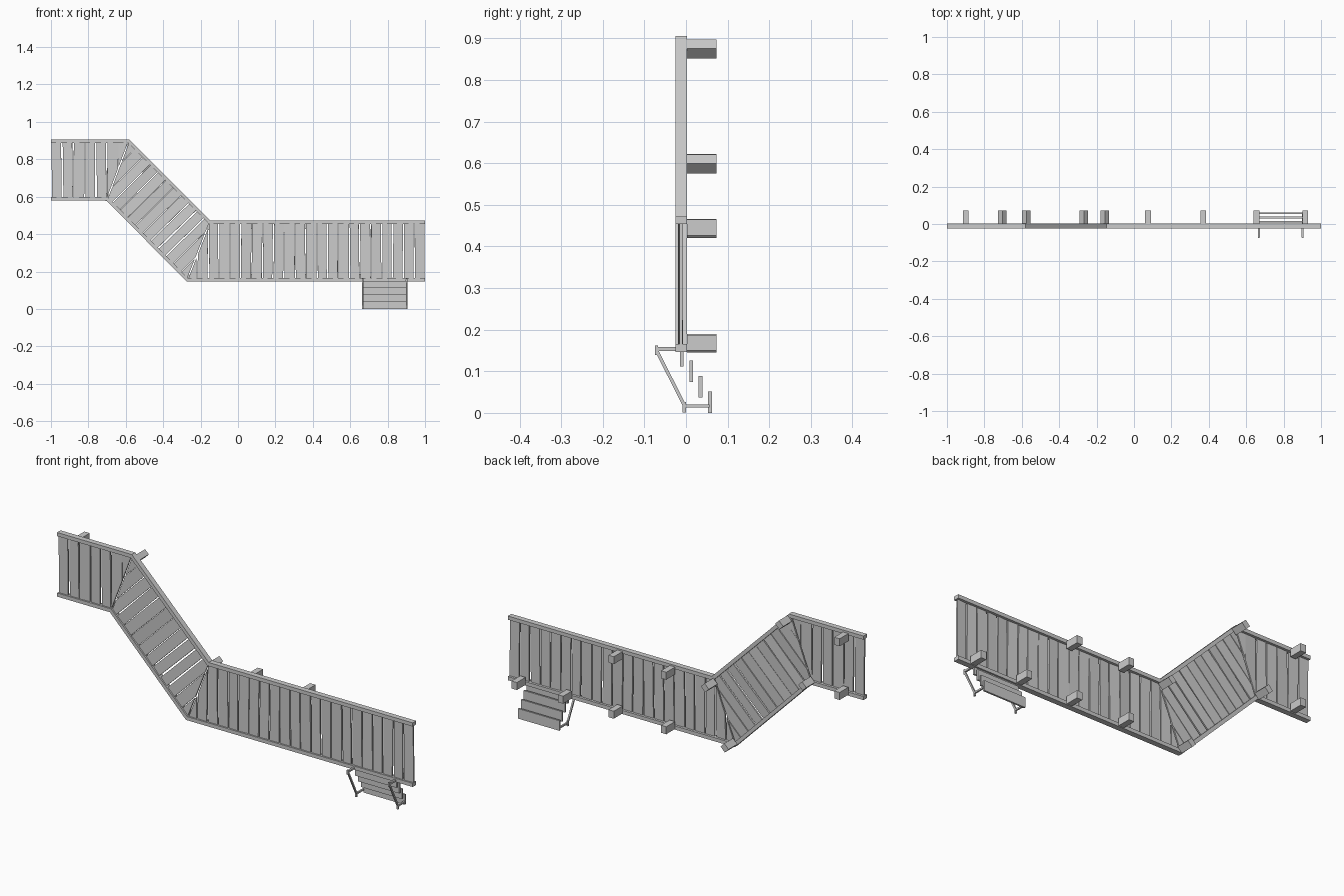
import bpy, bmesh, math, random
from mathutils import Vector, Matrix

random.seed(4)
cube = bpy.data.objects.get("Cube")
if cube:
    bpy.data.objects.remove(cube)

grey = bpy.data.materials.new("plain_grey")
grey.use_nodes = True
grey.diffuse_color = (0.6, 0.6, 0.6, 1)
grey.node_tree.nodes["Principled BSDF"].inputs["Base Color"].default_value = (0.6, 0.6, 0.6, 1)


def finish(name, bm):
    bmesh.ops.recalc_face_normals(bm, faces=bm.faces)
    mesh = bpy.data.meshes.new(name)
    bm.to_mesh(mesh)
    bm.free()
    mesh.materials.append(grey)
    bpy.context.collection.objects.link(bpy.data.objects.new(name, mesh))


def add_box(bm, center, size, rot=Matrix()):
    """Box with its own axes turned by rot."""
    m = Matrix.Translation(center) @ rot @ Matrix.Diagonal((*size, 1))
    return bmesh.ops.create_cube(bm, size=1, matrix=m)["verts"]


def box(name, center, size, angle=0):
    bm = bmesh.new()
    add_box(bm, center, size, Matrix.Rotation(angle, 4, 'Y'))
    finish(name, bm)


def bar(bm, x, a, b, width):
    """Square bar between two (y, z) points."""
    a, b = Vector((x, *a)), Vector((x, *b))
    rot = (b - a).to_track_quat('Z', 'X').to_matrix().to_4x4()
    add_box(bm, (a + b) / 2, (width, width, (b - a).length), rot)


# Outer outline of the walkway: lower and upper edge corners
low = [Vector((x, 0, z)) for x, z in ((-1, .583), (-.703, .583), (-.275, .15), (1, .15))]
high = [Vector((x, 0, z)) for x, z in ((-1, .909), (-.58, .909), (-.147, .476), (1, .476))]


# Edge rails, mitred at the bends
def rail(name, outer, other):
    inner = [a.lerp(b, .057) for a, b in zip(outer, other)]
    bm = bmesh.new()
    rows = [[bm.verts.new((p.x, y, p.z)) for p, y in
             ((o, -.025), (i, -.025), (i, .003), (o, .003))]
            for o, i in zip(outer, inner)]
    for a, b in zip(rows, rows[1:]):
        for k in range(4):
            j = (k + 1) % 4
            bm.faces.new((a[k], a[j], b[j], b[k]))
    bm.faces.new(rows[0])
    bm.faces.new(rows[-1])
    finish(name, bm)


rail("lower_rail", low, high)
rail("upper_rail", high, low)


# Uneven planks, trimmed along the mitre lines
def planks(name, i):
    along = (low[i + 1] - low[i]).normalized()
    across = Vector((-along.z, 0, along.x))
    corners = (low[i], low[i + 1], high[i], high[i + 1])
    start = min(p.dot(along) for p in corners)
    end = max(p.dot(along) for p in corners)
    bottom, top = low[i].dot(across) + .008, high[i].dot(across) - .008
    count = round((end - start) / .058)
    pitch = (end - start) / count
    frame = Matrix.Rotation(-math.atan2(along.z, along.x), 4, 'Y')
    out = bmesh.new()
    for k in range(count):
        bm = bmesh.new()
        width = pitch * random.uniform(.82, .98)
        center = along * (start + pitch * (k + .5)) + across * ((bottom + top) / 2)
        center.y = -.013
        tilt = (Matrix.Rotation(random.uniform(-.015, .015), 4, 'Y')
                @ Matrix.Rotation(random.uniform(-.06, .06), 4, 'Z'))
        add_box(bm, center, (width, .008, top - bottom), frame @ tilt)
        for j, sign in ((i, -1), (i + 1, 1)):
            edge = (high[j] - low[j]).normalized()
            normal = Vector((edge.z, 0, -edge.x)) * sign
            cut = bmesh.ops.bisect_plane(
                bm, geom=bm.verts[:] + bm.edges[:] + bm.faces[:],
                plane_co=low[j] - normal * .003, plane_no=normal, clear_outer=True)
            rim = [e for e in cut["geom_cut"] if isinstance(e, bmesh.types.BMEdge)]
            if bm.faces and rim:
                bmesh.ops.holes_fill(bm, edges=rim)
        piece = bpy.data.meshes.new("piece")
        bm.to_mesh(piece)
        bm.free()
        out.from_mesh(piece)
        bpy.data.meshes.remove(piece)
    finish(name, out)


for i, name in enumerate(("upper_planks", "sloped_planks", "lower_planks")):
    planks(name, i)

# Support posts behind the rails
for x, z in ((-.9, .88), (-.9, .607), (.075, .449), (.075, .172),
             (.37, .449), (.37, .172), (.655, .172), (.915, .172)):
    box("post", (x, .038, z), (.03, .07, .038))
for x, z in ((-.575, .878), (-.705, .602), (-.157, .447), (-.268, .171)):
    box("bend_post", (x, .038, z), (.03, .07, .034), math.radians(45))

# Step boards
for k in range(4):
    box("step", (.785, -.01 + .0225 * k, .141 - .0373 * k), (.232, .009, .051))

# Handrails beside the steps
for side, x in (("right", .668), ("left", .901)):
    bm = bmesh.new()
    bar(bm, x, (-.071, .143), (-.071, .166), .008)
    bar(bm, x, (-.071, .157), (-.012, .157), .009)
    bar(bm, x, (-.07, .152), (-.003, .02), .008)
    bar(bm, x, (-.004, .004), (-.004, .03), .008)
    bar(bm, x, (-.004, .02), (.057, .02), .008)
    finish(side + "_handrail", bm)

# Bring the lowest step down to the ground
low_point = min((o.matrix_basis @ v.co).z for o in bpy.data.objects
                if o.type == 'MESH' for v in o.data.vertices)
for o in bpy.data.objects:
    if o.type == 'MESH':
        o.location.z -= low_point
